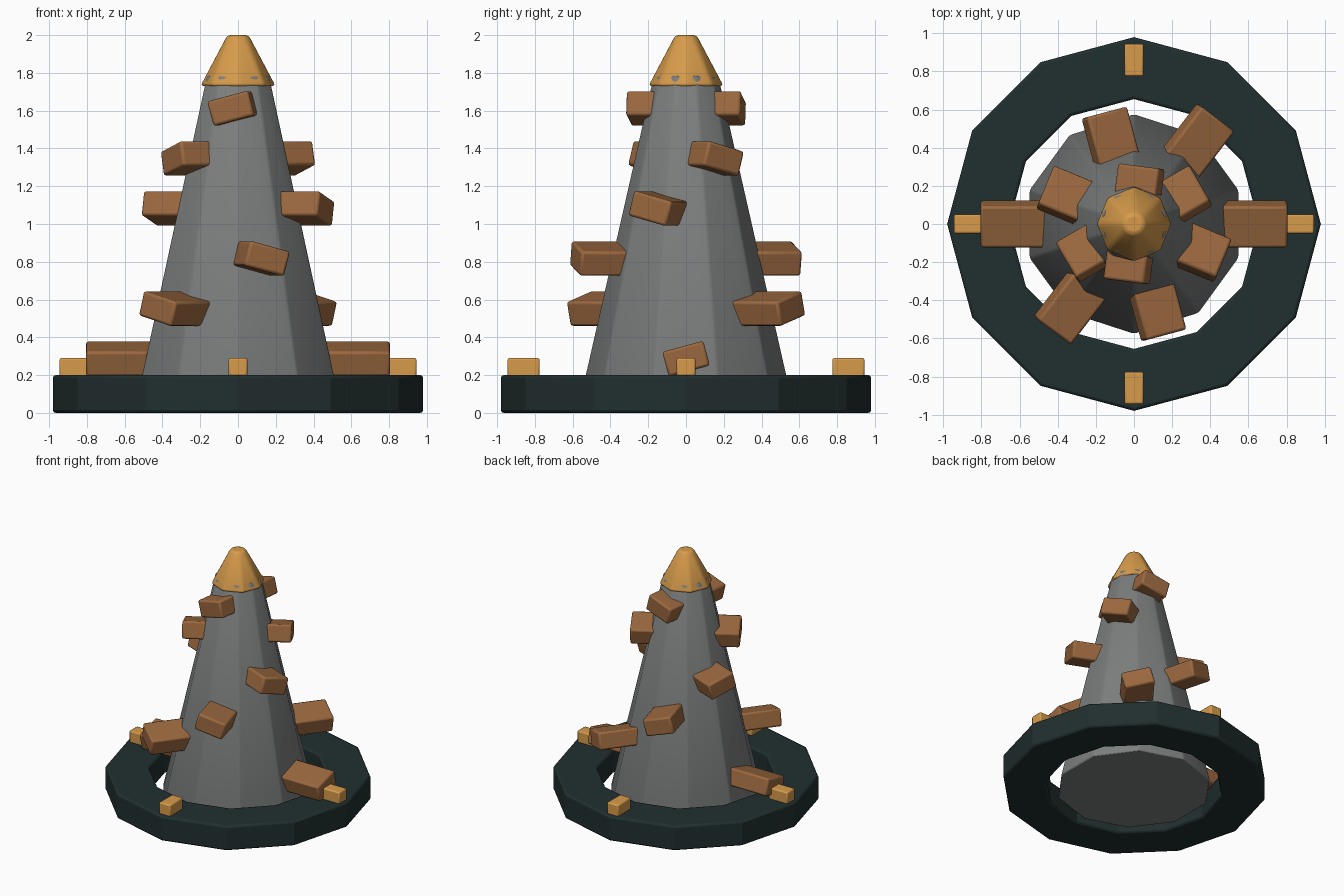
import bpy
import bmesh
from math import radians, pi, cos, sin
from mathutils import Matrix

if "Cube" in bpy.data.objects:
    bpy.data.objects.remove(bpy.data.objects["Cube"], do_unlink=True)


def material(name, colour):
    mat = bpy.data.materials.new(name)
    mat.use_nodes = True
    mat.diffuse_color = (*colour, 1)
    mat.node_tree.nodes["Principled BSDF"].inputs["Base Color"].default_value = (*colour, 1)
    return mat


stone = material("stone grey", (0.20, 0.21, 0.205))
clay = material("clay brown", (0.33, 0.14, 0.05))
amber = material("amber", (0.68, 0.33, 0.07))
slate = material("dark slate", (0.015, 0.028, 0.028))


def finish(name, bm, mat, bevel, smooth=40):
    """Turn a bmesh into a bevelled, edge-aware smooth object."""
    bmesh.ops.recalc_face_normals(bm, faces=bm.faces)
    mesh = bpy.data.meshes.new(name)
    bm.to_mesh(mesh)
    bm.free()
    mesh.materials.append(mat)
    obj = bpy.data.objects.new(name, mesh)
    bpy.context.collection.objects.link(obj)
    mod = obj.modifiers.new("soft edges", "BEVEL")
    mod.width = bevel
    mod.segments = 2
    mod.limit_method = "ANGLE"
    mod.angle_limit = radians(31)
    bpy.ops.object.select_all(action="DESELECT")
    obj.select_set(True)
    bpy.context.view_layer.objects.active = obj
    bpy.ops.object.shade_smooth_by_angle(angle=radians(smooth))
    return obj


def frustum(name, sides, r1, r2, z1, z2, mat, bevel, smooth=40):
    """Tapered prism with one corner on the +y axis."""
    bm = bmesh.new()
    place = Matrix.Translation((0, 0, (z1 + z2) / 2)) @ Matrix.Rotation(pi / 2, 4, "Z")
    # turn the first corner onto the axis whatever way the primitive starts
    bmesh.ops.create_cone(bm, cap_ends=True, segments=sides, radius1=r1, radius2=r2,
                          depth=z2 - z1)
    first = bm.verts[:][0].co
    turn = Matrix.Rotation(-math_angle(first), 4, "Z")
    bmesh.ops.transform(bm, matrix=place @ turn, verts=bm.verts)
    return finish(name, bm, mat, bevel, smooth)


def math_angle(co):
    return co.xy.angle_signed((1, 0)) if co.xy.length else 0


def block(name, size, radius, z, angle, tilt, mat, bevel):
    """Box pointing outward: size is (radial, tangential, height)."""
    bm = bmesh.new()
    bmesh.ops.create_cube(bm, size=1)
    place = (Matrix.Rotation(angle, 4, "Z") @ Matrix.Translation((radius, 0, z))
             @ Matrix.Rotation(tilt, 4, "X") @ Matrix.Diagonal((*size, 1)))
    bmesh.ops.transform(bm, matrix=place, verts=bm.verts)
    return finish(name, bm, mat, bevel)


# Flat twelve-sided base ring
bm = bmesh.new()
section = [(0.98, 0), (0.98, 0.2), (0.655, 0.2), (0.655, 0)]
sides = 12
loops = [[bm.verts.new((r * cos(2 * pi * i / sides), r * sin(2 * pi * i / sides), z))
          for r, z in section] for i in range(sides)]
for i in range(sides):
    a, b = loops[i], loops[(i + 1) % sides]
    for j in range(4):
        k = (j + 1) % 4
        bm.faces.new((a[j], b[j], b[k], a[k]))
finish("base_ring", bm, slate, 0.015, 25)

# Tapered tower and its cap
frustum("tower", 10, 0.578, 0.172, 0, 1.785, stone, 0.012)
frustum("tower_cap", 8, 0.203, 0.06, 1.73, 2.0, amber, 0.018, 50)

# Two spirals of tilted bricks climbing the tower
for arm, side in enumerate(("first", "second")):
    for level in range(6):
        block(f"{side}_spiral_brick_{level + 1}", (0.36, 0.225, 0.135),
              0.625 - 0.1 * level, 0.287 + 0.265 * level,
              radians(52.5 * level + 180 * arm), radians(15 - 30 * arm), clay, 0.014)

# Four small markers on the ring
for i, place in enumerate(("left", "back", "right", "front")):
    block(f"{place}_marker", (0.17, 0.1, 0.1), 0.86, 0.24, i * pi / 2, 0, amber, 0.01)
